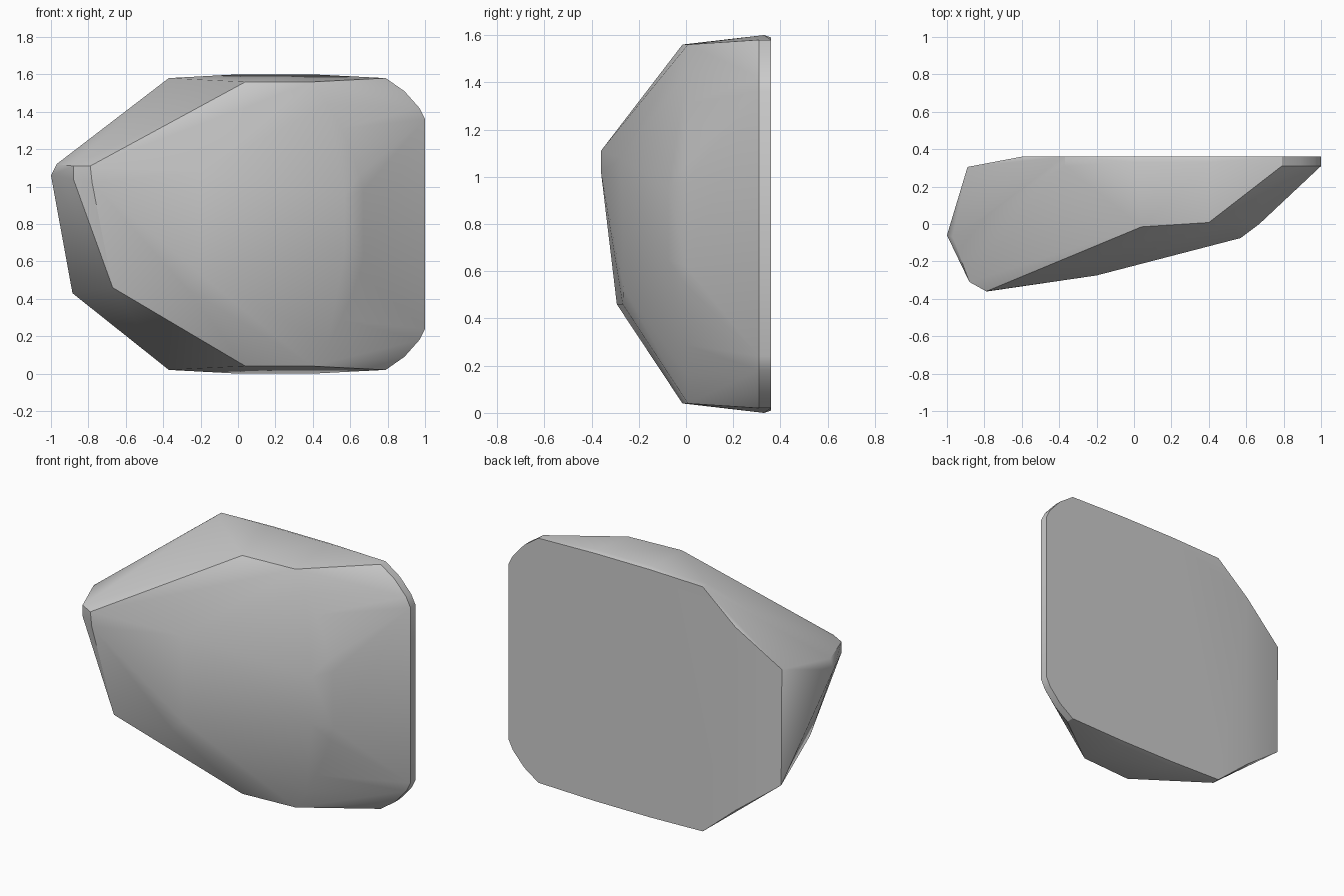
import bpy, bmesh, math

if "Cube" in bpy.data.objects:
    bpy.data.objects.remove(bpy.data.objects["Cube"])

MID = 0.8  # height of the mirror plane


def mirrored(points):
    """Points plus their reflection through the mid height."""
    return points + [(x, y, 2 * MID - z) for x, y, z in points]


# Flat back plate: rounded outline, with a short rim
outline = [(-0.37, 1.58), (0.79, 1.58), (0.89, 1.51), (0.97, 1.42), (1.0, 1.36)]
pts = mirrored([(x, y, z) for y in (0.31, 0.36) for x, z in outline])
pts += mirrored([(-0.6, 0.36, 1.385),
                 (0.0, 0.33, 1.6), (0.4, 0.33, 1.6),
                 (0.0, 0.36, 1.59), (0.4, 0.36, 1.59)])

# Curved shoulder and the facets in front of it
pts += mirrored([(0.04, -0.015, 1.56), (0.4, 0.008, 1.56), (0.48, 0.003, 1.44),
                 (0.55, 0.0, 1.31), (0.61, 0.0, 1.18), (0.65, 0.0, 1.06),
                 (0.67, 0.0, 0.98), (0.57, -0.075, 0.95)])

# Left-hand point of the rock and the front ridge
pts += [(-0.89, 0.305, 1.17), (-0.885, 0.305, 0.43),
        (-1.0, -0.06, 1.06), (-0.97, -0.07, 1.12),
        (-0.88, -0.31, 1.11), (-0.88, -0.31, 1.04),
        (-0.79, -0.36, 1.11), (-0.78, -0.36, 1.02),
        (-0.67, -0.293, 0.46), (-0.2, -0.275, 1.08),
        (-0.28, -0.268, 0.46), (-0.2, -0.265, 0.53)]

# Wrap a convex skin around the points
bm = bmesh.new()
for p in pts:
    bm.verts.new(p)
res = bmesh.ops.convex_hull(bm, input=bm.verts[:])
bmesh.ops.delete(bm, geom=[v for v in bm.verts if not v.link_faces], context='VERTS')
bmesh.ops.dissolve_limit(bm, angle_limit=math.radians(1),
                         verts=bm.verts[:], edges=bm.edges[:])
bmesh.ops.recalc_face_normals(bm, faces=bm.faces[:])
mesh = bpy.data.meshes.new("rock")
bm.to_mesh(mesh)
bm.free()

rock = bpy.data.objects.new("rock", mesh)
bpy.context.collection.objects.link(rock)
bpy.context.view_layer.objects.active = rock
rock.select_set(True)
bpy.ops.object.shade_smooth_by_angle(angle=math.radians(30))
